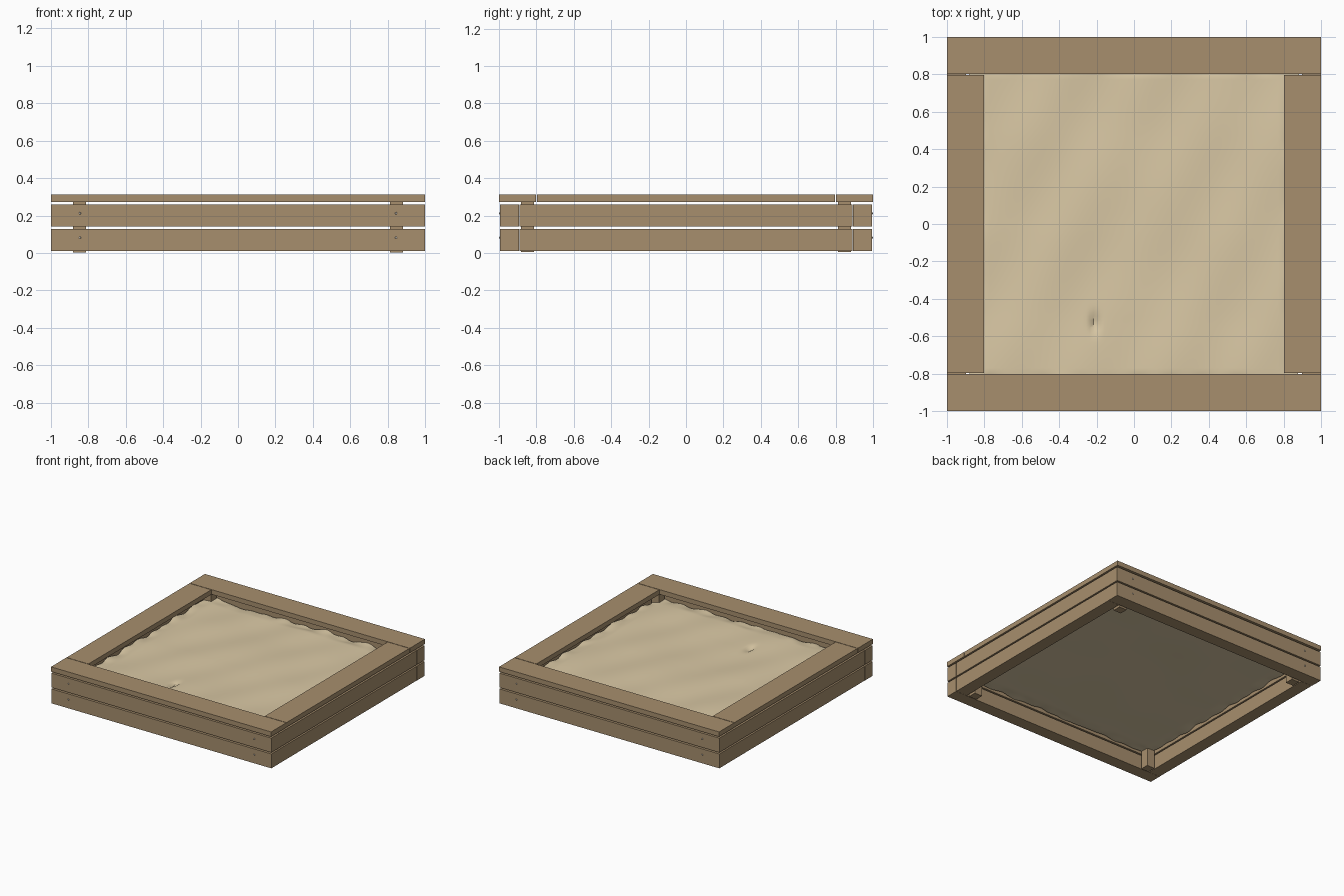
import bpy, bmesh, math
from mathutils import Vector, noise

cube = bpy.data.objects.get("Cube")
if cube:
    bpy.data.objects.remove(cube, do_unlink=True)


def material(name, colour):
    m = bpy.data.materials.new(name)
    m.use_nodes = True
    m.diffuse_color = (*colour, 1)
    m.node_tree.nodes["Principled BSDF"].inputs["Base Color"].default_value = (*colour, 1)
    return m


WOOD = material("brown wood", (0.39, 0.275, 0.155))
SAND = material("pale sand", (0.7, 0.58, 0.375))
STEEL = material("screw grey", (0.5, 0.48, 0.45))


def finish(name, bm, mat):
    mesh = bpy.data.meshes.new(name)
    bm.to_mesh(mesh)
    bm.free()
    mesh.materials.append(mat)
    obj = bpy.data.objects.new(name, mesh)
    bpy.context.collection.objects.link(obj)
    return obj


def board(name, centre, size):
    bm = bmesh.new()
    bmesh.ops.create_cube(bm, size=1)
    bmesh.ops.scale(bm, vec=size, verts=bm.verts)
    bmesh.ops.translate(bm, vec=centre, verts=bm.verts)
    return finish(name, bm, WOOD)


def screw(name, x, side, z):
    bm = bmesh.new()
    bmesh.ops.create_uvsphere(bm, u_segments=10, v_segments=6, radius=0.006)
    bmesh.ops.scale(bm, vec=(1, 0.8, 1), verts=bm.verts)
    bmesh.ops.translate(bm, vec=(x, side * 0.995, z), verts=bm.verts)
    for f in bm.faces:
        f.smooth = True
    finish(name, bm, STEEL)


# Two courses of wall boards; front and back overlap the ends of the sides
for course, z in (("lower", 0.07), ("upper", 0.2)):
    for end, s in (("front", -1), ("back", 1)):
        board(f"{course}_{end}_board", (0, s * 0.944, z), (2, 0.102, 0.118))
        for side, x in (("right", -0.845), ("left", 0.845)):
            screw(f"{course}_{end}_{side}_screw", x, s, z + 0.012)
    for side, s in (("right", -1), ("left", 1)):
        board(f"{course}_{side}_board", (s * 0.948, 0, z), (0.102, 1.783, 0.118))

# Flat seat planks around the rim
for end, s in (("front", -1), ("back", 1)):
    board(f"{end}_seat_plank", (0, s * 0.9, 0.292), (2, 0.197, 0.039))
for side, s in (("right", -1), ("left", 1)):
    board(f"{side}_seat_plank", (s * 0.9, 0, 0.292), (0.198, 1.594, 0.039))

# Corner posts
for end, y in (("front", -1), ("back", 1)):
    for side, x in (("right", -1), ("left", 1)):
        board(f"{end}_{side}_post", (x * 0.847, y * 0.847, 0.138), (0.07, 0.07, 0.268))

# Bed of sand: smooth underside, rippled top with a ragged rim and a dimple
bm = bmesh.new()
bmesh.ops.create_grid(bm, x_segments=90, y_segments=90, size=0.888)
underside = bm.faces[:]
top = bmesh.ops.extrude_face_region(bm, geom=underside, use_keep_orig=True)["geom"]
bmesh.ops.reverse_faces(bm, faces=underside)
top_verts = {v for v in top if isinstance(v, bmesh.types.BMVert)}
for v in bm.verts:
    x, y = v.co.x, v.co.y
    rim = max(0, (max(abs(x), abs(y)) - 0.79) / 0.098)
    ragged = 0.5 + noise.noise(Vector((x * 8, y * 8, 1)))
    swell = noise.noise(Vector((x * 2, y * 2, 3)))
    if v in top_verts:
        ripple = 0.003 * math.sin(14 * x - 7 * y) + 0.01 * swell
        dimple = math.exp(-((x + 0.21) / 0.02) ** 2 - ((y + 0.53) / 0.05) ** 2)
        v.co.z = 0.204 + ripple - 0.02 * rim * ragged - 0.025 * dimple
    else:
        v.co.z = 0.148 + 0.004 * swell + 0.01 * rim * ragged
    shrink = 1 - 0.015 * rim * ragged
    v.co.x, v.co.y = x * shrink, y * shrink
for f in bm.faces:
    f.smooth = True
sand = finish("sand", bm, SAND)
bpy.context.view_layer.objects.active = sand
sand.select_set(True)
bpy.ops.object.shade_smooth_by_angle(angle=math.radians(40))
